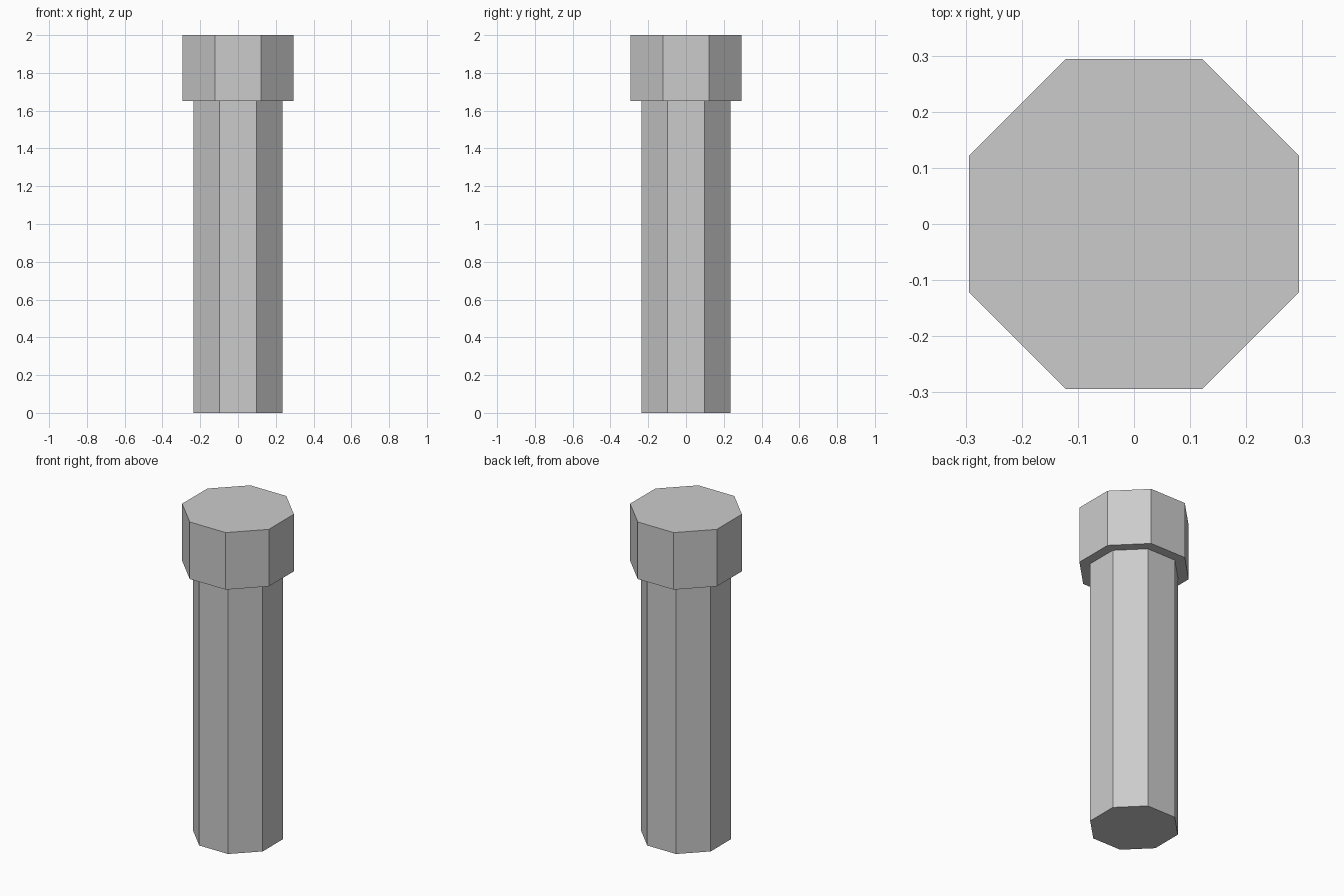
import bpy
import math

cube = bpy.data.objects.get("Cube")
if cube:
    bpy.data.objects.remove(cube, do_unlink=True)

SIDES = 8

# Single plain grey material
GREY = (0.6, 0.6, 0.6, 1.0)
grey = bpy.data.materials.new("light grey")
grey.use_nodes = True
grey.diffuse_color = GREY
grey.node_tree.nodes["Principled BSDF"].inputs["Base Color"].default_value = GREY


def octagonal_prism(name, half_width, bottom, top):
    """Eight-sided prism with flat sides facing the x and y axes."""
    bpy.ops.mesh.primitive_cylinder_add(
        vertices=SIDES,
        radius=half_width / math.cos(math.pi / SIDES),
        depth=top - bottom,
        location=(0, 0, (bottom + top) / 2),
        rotation=(0, 0, math.pi / SIDES),
    )
    obj = bpy.context.object
    obj.name = name
    bpy.ops.object.transform_apply(location=True, rotation=True, scale=True)
    bpy.ops.object.shade_flat()
    obj.data.materials.append(grey)
    return obj


# Long shaft, set slightly into the wider head
octagonal_prism("shaft", 0.236, 0.0, 1.67)
octagonal_prism("head", 0.294, 1.65, 2.0)
